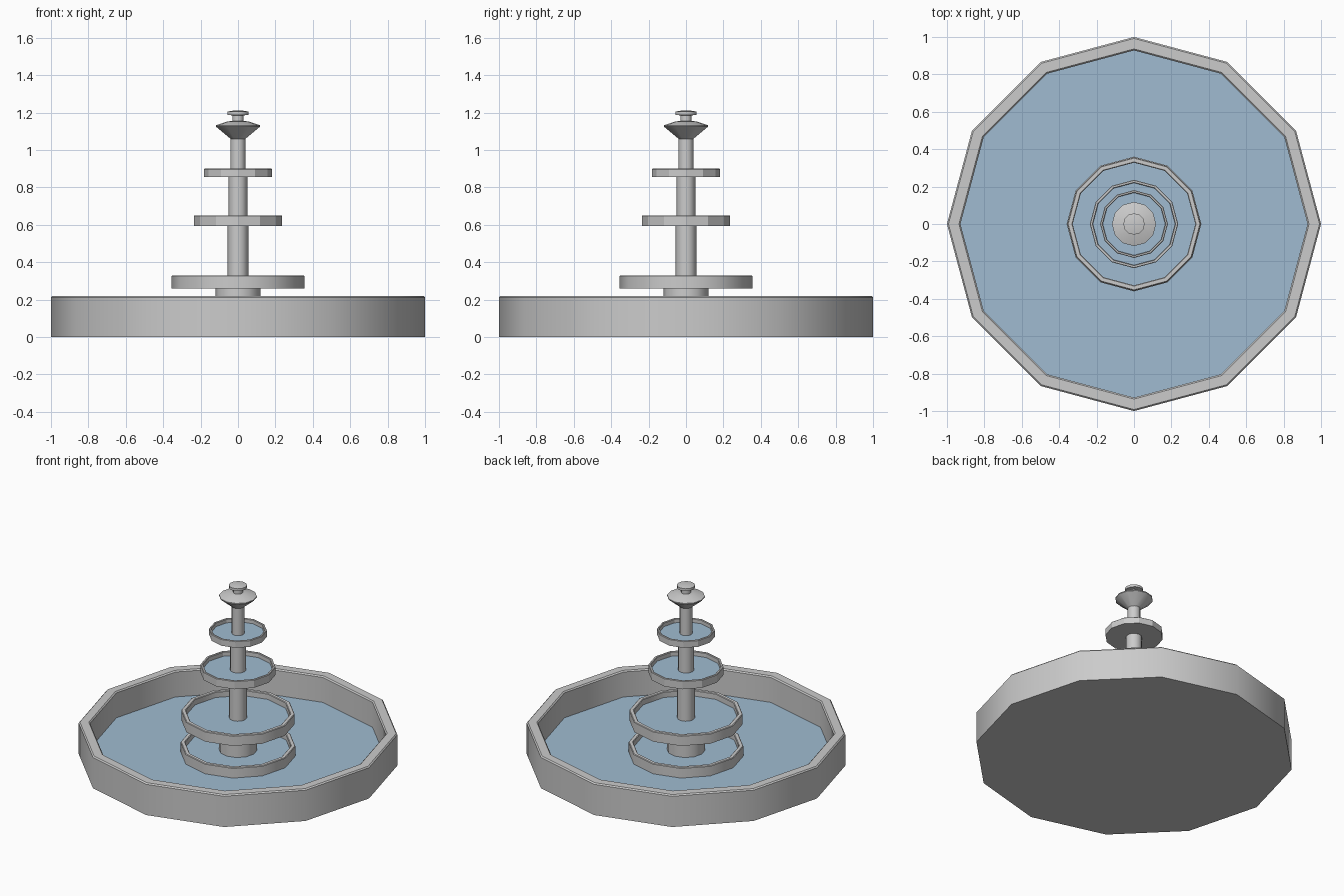
import bpy, bmesh, math
from mathutils import Vector

if "Cube" in bpy.data.objects:
    bpy.data.objects.remove(bpy.data.objects["Cube"])

SIDES = 12
water_mat = bpy.data.materials.new("water")
water_mat.diffuse_color = (0.35, 0.50, 0.64, 1)
water_mat.use_nodes = True
water_mat.node_tree.nodes["Principled BSDF"].inputs["Base Color"].default_value = water_mat.diffuse_color


def lathe(name, profile, mat=None, smooth=True):
    """Turn an (r, z) profile around z with twelve sides."""
    bm = bmesh.new()
    verts = [bm.verts.new((r, 0, z)) for r, z in profile]
    edges = [bm.edges.new(p) for p in zip(verts, verts[1:])]
    bmesh.ops.spin(bm, geom=verts + edges, cent=(0, 0, 0), axis=(0, 0, 1),
                   angle=math.tau, steps=SIDES, use_duplicate=False)
    bmesh.ops.remove_doubles(bm, verts=bm.verts, dist=1e-5)
    bmesh.ops.recalc_face_normals(bm, faces=bm.faces)
    mesh = bpy.data.meshes.new(name)
    bm.to_mesh(mesh)
    bm.free()
    obj = bpy.data.objects.new(name, mesh)
    bpy.context.collection.objects.link(obj)
    if mat:
        mesh.materials.append(mat)
    if smooth:
        bpy.ops.object.select_all(action='DESELECT')
        obj.select_set(True)
        bpy.context.view_layer.objects.active = obj
        bpy.ops.object.shade_smooth_by_angle(angle=math.radians(35))
    return obj


def water(name, r, z):
    bm = bmesh.new()
    bmesh.ops.create_circle(bm, cap_ends=True, segments=SIDES, radius=r)
    # put a corner on the x axis and lift to the water level
    for v in bm.verts:
        v.co += Vector((0, 0, z))
    bmesh.ops.recalc_face_normals(bm, faces=bm.faces)
    for f in bm.faces:
        if f.normal.z < 0:
            f.normal_flip()
    mesh = bpy.data.meshes.new(name)
    bm.to_mesh(mesh)
    bm.free()
    mesh.materials.append(water_mat)
    bpy.context.collection.objects.link(bpy.data.objects.new(name, mesh))


def bowl(name, r, z0, z1, wall, level, bevel, smooth=True):
    """Flat-bottomed dish with a chamfered rim, filled with water."""
    ri, b = r - wall, bevel
    floor = level - 0.01
    lathe(name, [(0, z0), (r, z0), (r, z1 - b), (r - b, z1), (ri + b, z1),
                 (ri, z1 - b), (ri, floor), (0, floor)], smooth=smooth)
    water(name + "_water", ri, level)


def column(name, r, z0, z1):
    lathe(name, [(0, z0), (r, z0), (r, z1), (0, z1)])


# main basin and the low dish standing in it
bowl("basin", 1.0, 0.0, 0.22, 0.072, 0.04, 0.008)
bowl("lower_dish", 0.36, 0.03, 0.11, 0.028, 0.07, 0.004)

# three tiers of raised dishes
bowl("large_dish", 0.356, 0.26, 0.33, 0.028, 0.29, 0.004)
bowl("middle_dish", 0.236, 0.595, 0.65, 0.016, 0.62, 0.003, smooth=False)
bowl("small_dish", 0.181, 0.855, 0.90, 0.014, 0.873, 0.003, smooth=False)

# pedestal and stacked columns
column("pedestal", 0.12, 0.06, 0.26)
column("lower_column", 0.055, 0.28, 0.595)
column("middle_column", 0.05, 0.61, 0.855)
column("upper_column", 0.04, 0.865, 1.065)

# flared finial with a small spout cap
lathe("finial", [(0, 1.06), (0.04, 1.06), (0.118, 1.125), (0.118, 1.132),
                 (0.055, 1.153), (0.03, 1.155), (0.03, 1.185),
                 (0.057, 1.188), (0.057, 1.205), (0.03, 1.21), (0, 1.21)])
